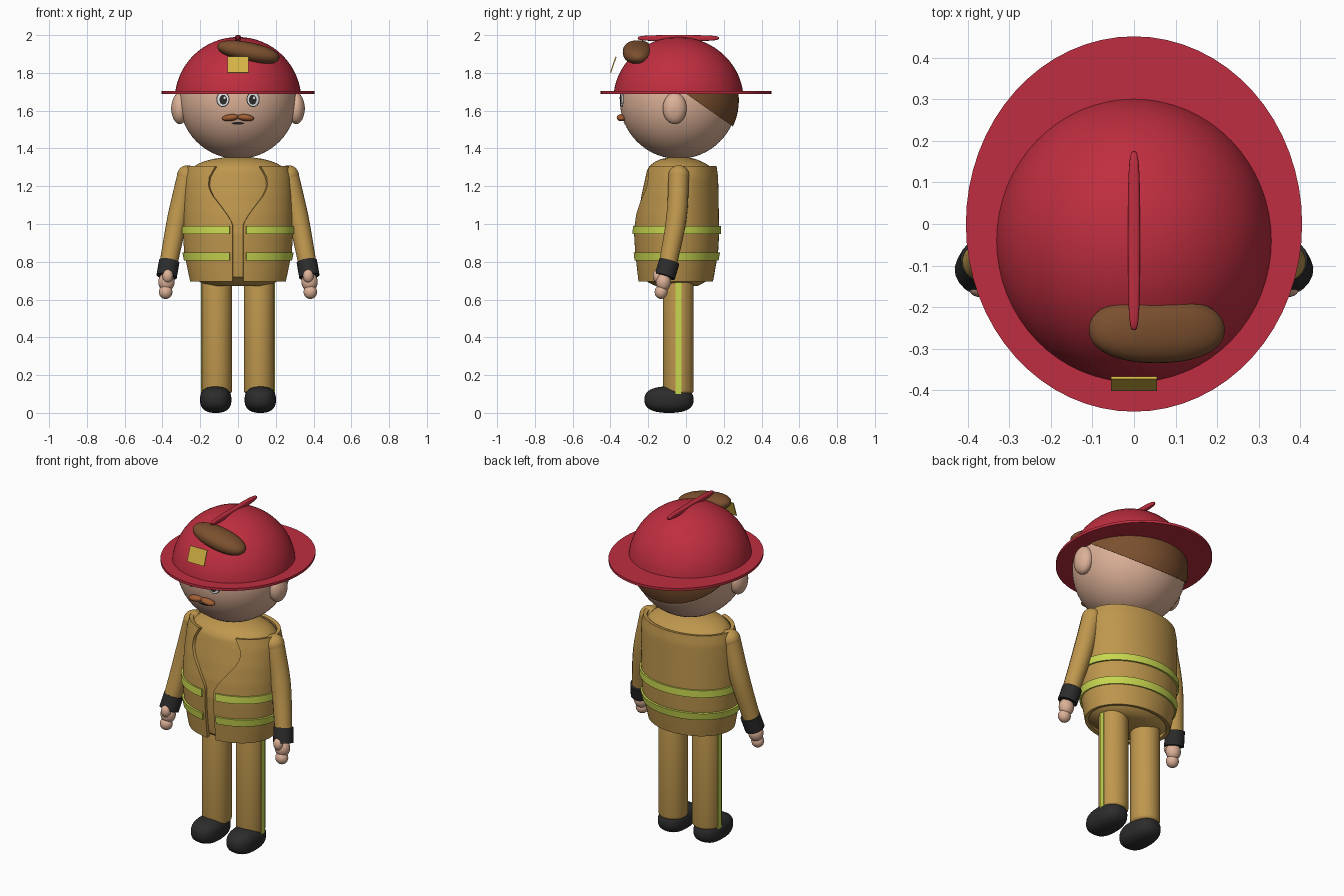
import bpy, bmesh, math
from mathutils import Vector, Matrix

cube = bpy.data.objects.get("Cube")
if cube:
    bpy.data.objects.remove(cube, do_unlink=True)


def material(name, r, g, b):
    m = bpy.data.materials.new(name)
    m.use_nodes = True
    m.diffuse_color = (r, g, b, 1)
    m.node_tree.nodes["Principled BSDF"].inputs["Base Color"].default_value = (r, g, b, 1)
    return m


RED = material("helmet red", .52, .027, .05)
SKIN = material("skin", .72, .44, .31)
TAN = material("coat tan", .52, .31, .075)
LIME = material("reflective lime", .58, .68, .08)
BLACK = material("black", .025, .025, .025)
HAIR = material("hair brown", .2, .08, .028)
GOLD = material("badge gold", .68, .46, .06)
RUST = material("moustache rust", .35, .11, .035)
WHITE = material("eye white", .85, .85, .85)

HEAD = Vector((0, -.04, 1.655))
HEAD_R = .31


def activate(ob):
    bpy.ops.object.select_all(action='DESELECT')
    ob.select_set(True)
    bpy.context.view_layer.objects.active = ob


def finish(name, bm, mat, angle=40):
    me = bpy.data.meshes.new(name)
    bm.to_mesh(me)
    bm.free()
    me.materials.append(mat)
    ob = bpy.data.objects.new(name, me)
    bpy.context.collection.objects.link(ob)
    activate(ob)
    bpy.ops.object.shade_smooth_by_angle(angle=math.radians(angle))
    return ob


def ball(name, loc, radii, mat, tilt=0, power=1, cut=None, seg=40):
    """Ellipsoid; power below 1 squares it off, cut is a (point, normal) plane."""
    bm = bmesh.new()
    bmesh.ops.create_uvsphere(bm, u_segments=seg, v_segments=seg // 2, radius=1)
    turn = Matrix.Rotation(tilt, 3, 'Y')
    for v in bm.verts:
        p = [math.copysign(abs(c) ** power, c) * r for c, r in zip(v.co, radii)]
        v.co = turn @ Vector(p) + Vector(loc)
    if cut:
        bmesh.ops.bisect_plane(bm, geom=bm.verts[:] + bm.edges[:] + bm.faces[:],
                               plane_co=cut[0], plane_no=cut[1], clear_inner=True)
        bmesh.ops.holes_fill(bm, edges=[e for e in bm.edges if e.is_boundary])
    return finish(name, bm, mat)


def box(name, loc, size, mat, tilt=0):
    bm = bmesh.new()
    bmesh.ops.create_cube(bm, size=1, matrix=Matrix.Translation(loc)
                          @ Matrix.Rotation(tilt, 4, 'X') @ Matrix.Diagonal((*size, 1)))
    return finish(name, bm, mat)


def cylinder(name, loc, rx, ry, height, mat, bevel=0):
    bm = bmesh.new()
    bmesh.ops.create_cone(bm, cap_ends=True, segments=64, radius1=1, radius2=1, depth=1,
                          matrix=Matrix.Translation(loc) @ Matrix.Diagonal((rx, ry, height, 1)))
    if bevel:
        rims = [e for e in bm.edges if abs(e.verts[0].co.z - e.verts[1].co.z) < 1e-4]
        bmesh.ops.bevel(bm, geom=rims, offset=bevel, segments=4, affect='EDGES', profile=.5)
    return finish(name, bm, mat)


def tube(name, path, mat, radius):
    """Round tube along a path of (point, radius scale)."""
    cu = bpy.data.curves.new(name, 'CURVE')
    cu.dimensions = '3D'
    cu.bevel_depth = radius
    cu.bevel_resolution = 6
    cu.use_fill_caps = True
    sp = cu.splines.new('BEZIER')
    sp.bezier_points.add(len(path) - 1)
    for bp, (p, r) in zip(sp.bezier_points, path):
        bp.co, bp.radius = p, r
        bp.handle_left_type = bp.handle_right_type = 'AUTO'
    cu.materials.append(mat)
    ob = bpy.data.objects.new(name, cu)
    bpy.context.collection.objects.link(ob)
    activate(ob)
    bpy.ops.object.convert(target='MESH')
    bpy.ops.object.shade_smooth_by_angle(angle=math.radians(50))


def sample(table, z):
    """Linear lookup in rows that start with z."""
    for a, b in zip(table, table[1:]):
        if z <= b[0]:
            t = max(0, (z - a[0]) / (b[0] - a[0]))
            return [p + (q - p) * t for p, q in zip(a[1:], b[1:])]
    return table[-1][1:]


def wrap(name, table, z0, z1, mat, opening=None, grow=0, rows=2, thick=0, n=72):
    """Elliptical wall from z0 to z1; opening gives half the width of the front gap."""
    bm = bmesh.new()
    grid = []
    for i in range(rows):
        z = z0 + (z1 - z0) * i / (rows - 1)
        cy, rx, ry = sample(table, z)
        rx, ry = rx + grow, ry + grow
        start = math.asin(opening(z) / rx) if opening else 0
        count = n + 1 if opening else n
        row = []
        for k in range(count):
            a = start + (2 * math.pi - 2 * start) * k / n
            row.append(bm.verts.new((rx * math.sin(a), cy - ry * math.cos(a), z)))
        grid.append(row if opening else row + row[:1])
    for lo, hi in zip(grid, grid[1:]):
        for k in range(n):
            bm.faces.new((lo[k], lo[k + 1], hi[k + 1], hi[k]))
    if not opening:
        bm.faces.new(grid[0][:-1][::-1])
        bm.faces.new(grid[-1][:-1])
    ob = finish(name, bm, mat)
    if thick:
        mod = ob.modifiers.new("thickness", 'SOLIDIFY')
        mod.thickness, mod.offset = thick, -1
        activate(ob)
        bpy.ops.object.modifier_apply(modifier=mod.name)
        bpy.ops.object.shade_smooth_by_angle(angle=math.radians(40))


def face_patch(name, x, z, rx, rz, lift, mat):
    """Thin oval plate that follows the curve of the face."""
    bm = bmesh.new()

    def on_face(px, pz):
        depth = math.sqrt((HEAD_R + lift) ** 2 - px ** 2 - (pz - HEAD.z) ** 2)
        return bm.verts.new((px, HEAD.y - depth, pz))
    n = 24
    mid = on_face(x, z)
    rings = [[on_face(x + rx * t * math.cos(k * math.tau / n), z + rz * t * math.sin(k * math.tau / n))
              for k in range(n)] for t in (.5, 1)]
    for k in range(n):
        j = (k + 1) % n
        bm.faces.new((mid, rings[0][k], rings[0][j]))
        bm.faces.new((rings[0][k], rings[1][k], rings[1][j], rings[0][j]))
    finish(name, bm, mat)


# Head and hair
ball("head", HEAD, (HEAD_R,) * 3, SKIN, seg=64)
ball("back_hair", HEAD, (.32,) * 3, HAIR, cut=((0, 0, 1.69), (0, .175, .25)), seg=64)
ball("hair_tuft", (.055, -.255, 1.91), (.167, .08, .052), HAIR, tilt=.2, power=.9)

# Helmet
ball("helmet_dome", HEAD, (.335, .345, .335), RED, cut=((0, 0, 1.697), (0, 0, 1)), seg=64)
cylinder("helmet_brim", (0, 0, 1.697), .405, .452, .015, RED)
ball("helmet_crest", (0, -.04, 1.984), (.015, .216, .016), RED, power=.6)
box("helmet_badge", (0, -.385, 1.843), (.112, .006, .09), GOLD, tilt=-.33)

# Coat: body underneath, open shell over it, reflective bands
coat = [(.69, -.055, .252, .197), (.75, -.053, .265, .206), (.85, -.05, .285, .22),
        (.95, -.05, .292, .226), (1.05, -.047, .292, .221), (1.15, -.04, .29, .212),
        (1.25, -.03, .285, .2), (1.31, -.027, .272, .188)]
body = [(.672, -.05, .15, .11), (.69, -.05, .2, .15), (.72, -.054, .237, .184)]
body += [(z, cy, rx - .018, ry - .016) for z, cy, rx, ry in coat[1:7]]
body += [(1.29, -.03, .245, .175), (1.315, -.035, .22, .15), (1.335, -.04, .17, .115),
         (1.35, -.04, .11, .075), (1.356, -.04, .05, .035)]
gap = [(1.0, .028), (1.05, .058), (1.1, .095), (1.15, .135), (1.2, .158), (1.25, .152), (1.31, .118)]
wrap("coat_body", body, .672, 1.356, TAN, rows=58)
wrap("coat_shell", coat, .695, 1.307, TAN, opening=lambda z: sample(gap, z)[0], rows=32, thick=.022)
for label, low in (("upper", .947), ("lower", .806)):
    wrap(label + "_band", coat, low, low + .042, LIME, opening=lambda z: .044,
         grow=.01, rows=3, thick=.014)

for s, side in ((1, "left"), (-1, "right")):
    def at(x, y, z):
        return Vector((s * x, y, z))

    # Face and ears
    face_patch(side + "_eye_rim", s * .08, 1.66, .035, .041, .002, BLACK)
    face_patch(side + "_eye", s * .08, 1.66, .03, .036, .004, WHITE)
    face_patch(side + "_pupil", s * .078, 1.658, .02, .026, .006, BLACK)
    face_patch(side + "_eye_glint", s * .078 + .007, 1.668, .006, .007, .008, WHITE)
    ball(side + "_moustache", at(.04, -.342, 1.563), (.045, .025, .018), RUST, tilt=s * .12, seg=24)
    ball(side + "_ear", at(.308, -.06, 1.612), (.045, .063, .083), SKIN)
    ball(side + "_inner_ear", at(.338, -.065, 1.612), (.016, .027, .042), SKIN, seg=24)

    # Sleeve, cuff and hand
    tube(side + "_sleeve", [(at(.268, -.038, 1.255), 1), (at(.318, -.05, 1.04), 1),
                            (at(.368, -.095, .79), .88)], TAN, .055)
    ball(side + "_shoulder", at(.268, -.038, 1.255), (.055, .056, .056), TAN)
    tube(side + "_cuff", [(at(.364, -.088, .802), 1), (at(.378, -.112, .722), 1)], BLACK, .055)
    ball(side + "_palm", at(.379, -.12, .693), (.043, .04, .05), SKIN, seg=24)
    ball(side + "_fingers", at(.383, -.132, .64), (.036, .034, .037), SKIN, seg=24)
    ball(side + "_thumb", at(.372, -.15, .725), (.028, .026, .036), SKIN, seg=24)

    # Trouser leg, side stripe and boot
    cylinder(side + "_leg", at(.112, -.04, .42), .081, .081, .64, TAN, bevel=.02)
    box(side + "_leg_stripe", at(.191, -.04, .395), (.009, .03, .59), LIME)
    ball(side + "_boot", at(.118, -.09, .07), (.083, .13, .07), BLACK, power=.8)

face_patch("mouth", 0, 1.533, .034, .007, .004, BLACK)
